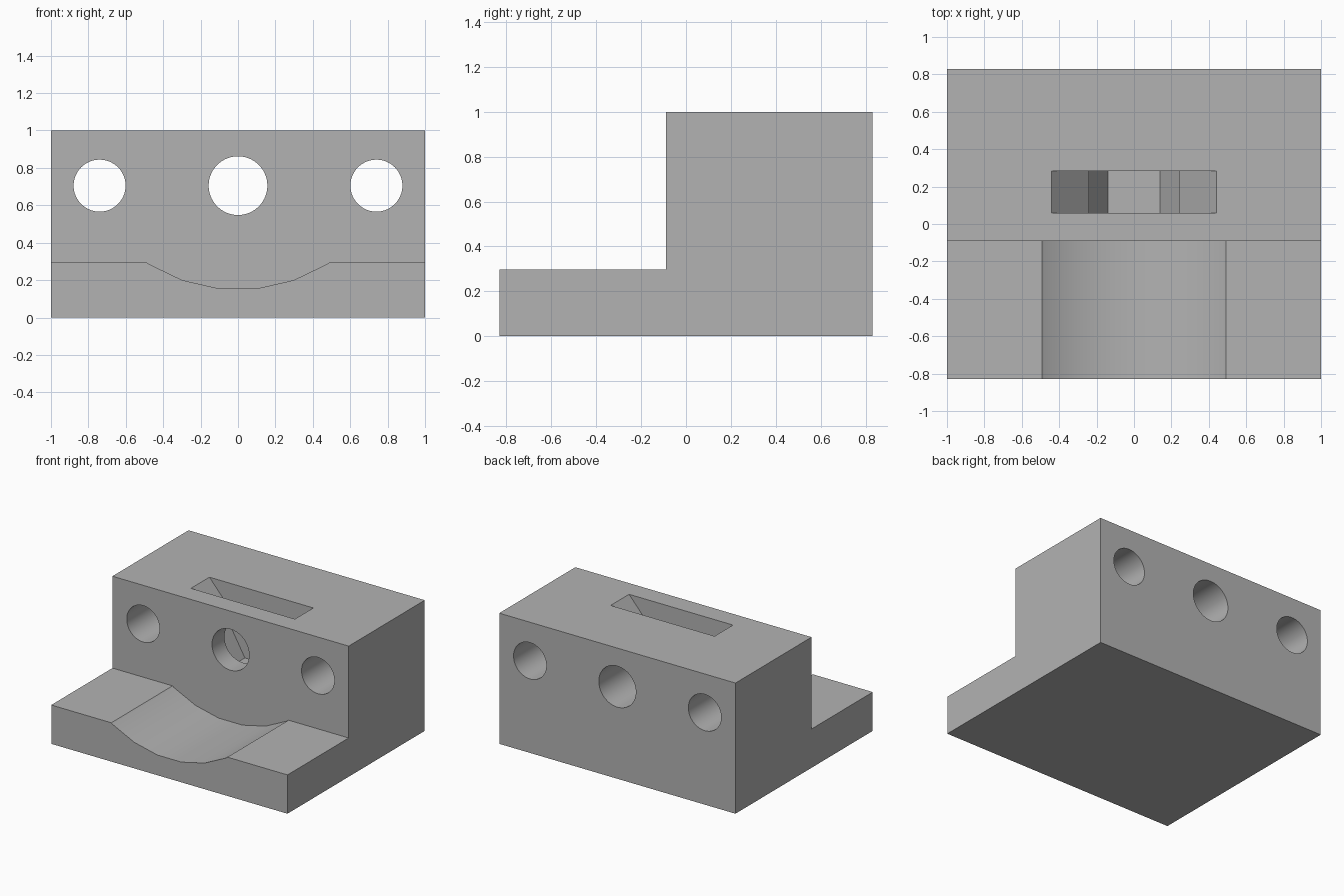
import bpy, bmesh
from math import sin, cos, pi, radians

if "Cube" in bpy.data.objects:
    bpy.data.objects.remove(bpy.data.objects["Cube"], do_unlink=True)

DEPTH, WALL, LEDGE = 0.83, -0.09, 0.297   # half depth, step position, ledge height
HOLE_Z = 0.705

grey = bpy.data.materials.new("plain_grey")
grey.use_nodes = True
grey.diffuse_color = (0.45, 0.45, 0.45, 1)
grey.node_tree.nodes["Principled BSDF"].inputs["Base Color"].default_value = grey.diffuse_color


def prism(name, points, offset):
    """Extrude a closed outline of 3D points along an offset."""
    bm = bmesh.new()
    face = bm.faces.new([bm.verts.new(p) for p in points])
    top = bmesh.ops.extrude_face_region(bm, geom=[face])["geom"]
    bmesh.ops.translate(bm, vec=offset,
                        verts=[v for v in top if isinstance(v, bmesh.types.BMVert)])
    bmesh.ops.recalc_face_normals(bm, faces=bm.faces)
    mesh = bpy.data.meshes.new(name)
    bm.to_mesh(mesh)
    bm.free()
    mesh.materials.append(grey)
    obj = bpy.data.objects.new(name, mesh)
    bpy.context.collection.objects.link(obj)
    return obj


def y_prism(name, outline, y0, y1):
    return prism(name, [(x, y0, z) for x, z in outline], (0, y1 - y0, 0))


def ring(x, z, radius, sides, start=0.0):
    steps = [start + 2 * pi * i / sides for i in range(sides)]
    return [(x + radius * cos(a), z + radius * sin(a)) for a in steps]


# Stepped body
step = [(-DEPTH, 0), (DEPTH, 0), (DEPTH, 1), (WALL, 1), (WALL, LEDGE), (-DEPTH, LEDGE)]
body = prism("stepped_block", [(-1, y, z) for y, z in step], (2, 0, 0))

# Bolt holes running front to back
cutters = [y_prism("bolt_hole_cutter", ring(x, HOLE_Z, r, 64), -1, 1)
           for x, r in ((-0.74, 0.139), (0, 0.157), (0.74, 0.139))]

# Shallow round cradle across the ledge, flat side at the bottom
cutters.append(y_prism("cradle_cutter",
                       ring(0, 1.049, 0.9, 28, -pi / 2 + pi / 28), -1, WALL))

# Hexagonal nut pocket with a flared mouth open at the top
half = 0.28 * sin(radians(60))
pocket = [(-0.14, HOLE_Z - half), (0.14, HOLE_Z - half), (0.28, HOLE_Z),
          (0.24, 0.774), (0.44, 1), (0.44, 1.1)]
pocket += [(-0.44, 1.1), (-0.44, 1), (-0.24, 0.774), (-0.28, HOLE_Z)]
cutters.append(y_prism("nut_slot_cutter", pocket, 0.06, 0.283))

# Cut everything out of the body, then drop the cutters
for cutter in cutters:
    cutter.hide_render = True
    mod = body.modifiers.new(cutter.name, 'BOOLEAN')
    mod.operation, mod.solver, mod.object = 'DIFFERENCE', 'EXACT', cutter
graph = bpy.context.evaluated_depsgraph_get()
result = bpy.data.meshes.new_from_object(body.evaluated_get(graph))
body.modifiers.clear()
body.data = result
for cutter in cutters:
    bpy.data.objects.remove(cutter, do_unlink=True)

# Smooth round walls, crisp edges
bpy.ops.object.select_all(action='DESELECT')
body.select_set(True)
bpy.context.view_layer.objects.active = body
bpy.ops.object.shade_smooth_by_angle(angle=radians(14))
